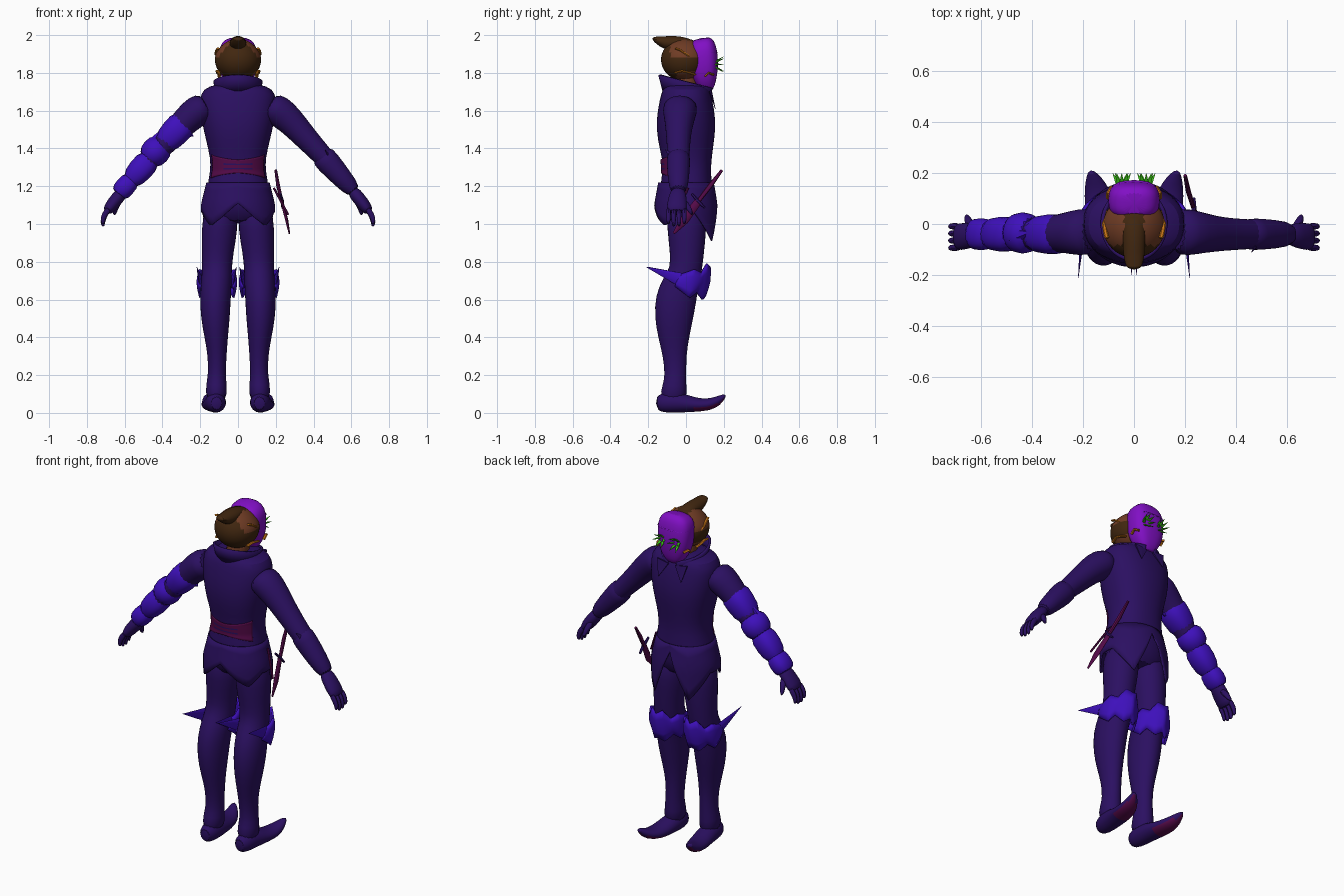
import bpy, bmesh
from math import sin, cos, pi, radians, copysign
from mathutils import Vector

if "Cube" in bpy.data.objects:
    bpy.data.objects.remove(bpy.data.objects["Cube"])


def material(name, r, g, b):
    m = bpy.data.materials.new(name)
    m.use_nodes = True
    m.diffuse_color = (r, g, b, 1)
    bsdf = next(n for n in m.node_tree.nodes if n.type == "BSDF_PRINCIPLED")
    bsdf.inputs["Base Color"].default_value = (r, g, b, 1)
    return m


NAVY = material("dark_indigo", .024, .005, .12)
BLUE = material("armour_blue", .048, .005, .5)
PURPLE = material("mask_purple", .22, .005, .56)
BROWN = material("hair_brown", .053, .02, .005)
SKIN = material("skin_brown", .16, .045, .018)
WINE = material("wine_magenta", .09, .003, .065)
GREEN = material("leaf_green", .04, .5, .008)
ORANGE = material("trim_orange", .55, .17, .008)


def interp(table, t):
    """Linear lookup of the row values in a table sorted by its first column."""
    for p, q in zip(table, table[1:]):
        if t <= q[0]:
            k = max(0, (t - p[0]) / (q[0] - p[0]))
            return [a + (b - a) * k for a, b in zip(p[1:], q[1:])]
    return list(table[-1][1:])


def grid(name, rows, mat, closed=True, caps=True, sub=0, thick=0):
    """Skin rows of points, as a closed tube or an open sheet."""
    bm = bmesh.new()
    vs = [[bm.verts.new(p) for p in row] for row in rows]
    n = len(vs[0])
    for lo, hi in zip(vs, vs[1:]):
        for i in range(n if closed else n - 1):
            j = (i + 1) % n
            bm.faces.new((lo[i], lo[j], hi[j], hi[i]))
    if closed and caps:
        bm.faces.new(vs[0])
        bm.faces.new(vs[-1])
    bmesh.ops.recalc_face_normals(bm, faces=bm.faces)
    return finish(name, bm, mat, sub, thick)


def finish(name, bm, mat, sub=0, thick=0):
    me = bpy.data.meshes.new(name)
    bm.to_mesh(me)
    bm.free()
    ob = bpy.data.objects.new(name, me)
    bpy.context.collection.objects.link(ob)
    me.materials.append(mat)
    if thick:
        mod = ob.modifiers.new("thickness", "SOLIDIFY")
        mod.thickness, mod.offset = thick, 0
    if sub:
        ob.modifiers.new("smooth", "SUBSURF").levels = sub
        ob.modifiers["smooth"].render_levels = sub
    bpy.ops.object.select_all(action="DESELECT")
    ob.select_set(True)
    bpy.context.view_layer.objects.active = ob
    bpy.ops.object.shade_smooth_by_angle(angle=radians(40))
    return ob


def tube(name, stations, mat, s=1, ref=(0, 1, 0), n=16, p=2, sub=1):
    """Loft ellipses (x, y, z, a, b): b lies along ref, a across it."""
    pts = [Vector((s * q[0], q[1], q[2])) for q in stations]
    rows = []
    for i, q in enumerate(stations):
        t = (pts[min(i + 1, len(pts) - 1)] - pts[max(i - 1, 0)]).normalized()
        u = Vector(ref)
        u = (u - t * u.dot(t)).normalized()
        w = t.cross(u)
        row = []
        for k in range(n):
            c, d = cos(2 * pi * k / n), sin(2 * pi * k / n)
            c, d = (copysign(abs(v) ** (2 / p), v) for v in (c, d))
            row.append(pts[i] + w * q[3] * c + u * q[4] * d)
        rows.append(row)
    return grid(name, rows, mat, sub=sub)


def upright(name, prof, mat, **kw):
    """Vertical loft from (z, centre y, half width, half depth)."""
    return tube(name, [(0, cy, z, rx, ry) for z, cy, rx, ry in prof], mat, **kw)


def spike(name, base, tip, a, b, mat, s=1, ref=(1, 0, 0), n=6):
    return tube(name, [(*base, a, b), (*tip, .001, .001)], mat, s, ref, n, sub=0)


def paint(ob, mat, rule):
    ob.data.materials.append(mat)
    for f in ob.data.polygons:
        if rule(f.center, f.normal):
            f.material_index = 1


# Coat body
TORSO = [(1.0, .005, .16, .1), (1.1, 0, .17, .13), (1.2, 0, .165, .14), (1.28, .005, .147, .127),
         (1.35, .005, .147, .132), (1.45, 0, .172, .152), (1.55, 0, .195, .16),
         (1.66, 0, .205, .14), (1.715, 0, .19, .125), (1.745, 0, .11, .1)]
upright("coat_body", TORSO, NAVY, n=24, p=2.3)

# Coat skirt with pointed tails; angle 0 is -y, 180 is +y
HEM = [(0, 1.11), (28, 1.03), (48, .99), (75, 1.06), (105, 1.06), (145, .91), (162, 1.03), (180, 1.18)]


def skirt_point(deg, t):
    low = interp(HEM, min(deg, 360 - deg))[0]
    z = 1.22 + (low - 1.22) * t
    flare = min(1, (1.22 - z) / .12)
    a = radians(deg)
    return sin(a) * (.163 + .03 * flare), -cos(a) * (.143 + .022 * flare), z


grid("coat_skirt", [[skirt_point(d, t / 5) for d in range(0, 360, 5)] for t in range(6)],
     NAVY, caps=False, thick=.008)


# Waist sash plate on the -y side, pinched in the middle
def sash_point(deg, t):
    half = .035 + .027 * (abs(deg) / 62) ** 1.5
    z = 1.305 + half * t
    cy, rx, ry = interp(TORSO, z)
    a = radians(deg)
    return sin(a) * (rx + .006), cy - cos(a) * (ry + .006), z


sash = grid("waist_sash", [[sash_point(d, t / 5) for d in range(-62, 63, 4)] for t in range(-5, 6)],
            WINE, closed=False, thick=.006)
paint(sash, NAVY, lambda c, n: abs(c.x) < .08 and .008 < abs(c.z - 1.305) < .014)


# Standing collar, open and lower at +y
def collar_point(deg, t):
    a = radians(deg)
    k = (1 - cos(a)) / 2
    return sin(a) * (.108 + .016 * t), -cos(a) * (.118 + .022 * t), 1.705 - .05 * k + t * (.085 - .02 * k)


grid("collar", [[collar_point(d, t / 2) for d in range(-166, 167, 4)] for t in range(3)],
     NAVY, closed=False, thick=.014)
for s in (1, -1):
    spike("lapel", (.06, .13, 1.7), (.075, .155, 1.61), .008, .045, NAVY, s)

# Head, hair and mask
upright("neck", [(1.68, 0, .065, .065), (1.8, 0, .07, .075)], SKIN)
bm = bmesh.new()
bmesh.ops.create_uvsphere(bm, u_segments=40, v_segments=28, radius=1)
for v in bm.verts:
    x, y, z = v.co
    v.co = (x * (.122 if z < .3 else .122 - .02 * (z - .3)), -.01 + y * .122, 1.87 + z * .112)
head = finish("head_hair", bm, BROWN)
paint(head, SKIN, lambda c, n: (c.z > 1.885 and abs(c.x) > .04 and c.y > -.085)
      or (c.z < 1.81 and c.y > -.05))
tube("hair_crest", [(0, .05, 1.95, .02, .04), (0, -.02, 1.965, .03, .046), (0, -.09, 1.955, .042, .045),
                    (0, -.135, 1.966, .028, .04), (0, -.18, 1.985, .008, .03)], BROWN, ref=(1, 0, 0))
MASK = [(1.695, .115, .03, .02), (1.725, .11, .06, .045), (1.78, .098, .092, .068), (1.85, .095, .102, .077),
        (1.92, .09, .102, .075), (1.96, .085, .088, .066), (1.985, .08, .05, .045)]
upright("face_mask", MASK, PURPLE, p=2.7, n=24)
upright("mask_brow", [(z, .095, .107, .082) for z in (1.905, 1.915)], PURPLE, p=2.7, n=24)

for s in (1, -1):
    # Leafy tufts over the eyes
    for dx, dz in ((-.035, .0), (-.025, .03), (0, .04), (.025, .03), (.035, 0), (.02, -.04), (-.02, -.035)):
        spike("eye_leaf", (.048 + dx * .3, .15, 1.845 + dz * .3), (.048 + dx, .198, 1.845 + dz),
              .006, .013, GREEN, s)
    # Gilded twigs along the mask edge
    for path in ([(.098, .04, 1.87), (.117, .0, 1.9), (.112, -.03, 1.92), (.106, -.055, 1.93)],
                 [(.1, .05, 1.79), (.108, .02, 1.8), (.11, -.02, 1.81), (.1, -.06, 1.8)],
                 [(.1, .1, 1.78), (.1, .12, 1.8), (.085, .145, 1.79)]):
        tube("gilded_twig", [(*q, .009, .006) for q in path], ORANGE, s, ref=(0, 0, 1), n=6, sub=0)

# Legs, shoes, knee guards
LEG = [(.09, 0, 1.12, .09, .11), (.098, .005, .96, .098, .105), (.108, .005, .85, .084, .092),
       (.112, 0, .75, .08, .086), (.115, -.03, .68, .083, .1), (.12, -.055, .6, .083, .112),
       (.12, -.065, .5, .078, .104), (.115, -.065, .4, .063, .084), (.11, -.06, .3, .05, .062),
       (.112, -.055, .2, .047, .058), (.114, -.06, .15, .056, .062), (.115, -.07, .06, .06, .08)]
SHOE = [(.113, -.16, .05, .04, .03), (.115, -.11, .055, .055, .055), (.12, -.03, .055, .055, .057),
        (.13, .05, .042, .037, .06), (.143, .12, .043, .033, .054), (.157, .17, .062, .027, .036),
        (.17, .21, .096, .008, .01)]
GUARD = [(0, .77, .62), (20, .79, .60), (45, .74, .64), (70, .76, .61), (115, .73, .67)]


def guard_point(deg, t, s):
    top, low = interp(GUARD, abs(deg))
    a = radians(deg)
    ridge = .018 * max(0, 1 - abs(deg) / 35)
    bulge = .01 * sin(pi * t)
    return (s * (.112 + sin(a) * (.093 + bulge)), cos(a) * (.098 + bulge + ridge) - .025 * t + .01,
            top + (low - top) * t)


for s, side in ((1, "left"), (-1, "right")):
    tube(side + "_leg", LEG, NAVY, s)
    shoe = tube(side + "_shoe", SHOE, NAVY, s, ref=(1, 0, 0))
    paint(shoe, WINE, lambda c, n: n.z < -.45 and c.y > .03)
    grid(side + "_knee_guard", [[guard_point(d, t / 4, s) for d in range(-115, 116, 5)] for t in range(5)],
         BLUE, closed=False, thick=.01)
    spike(side + "_outer_knee_spike", (.198, .0, .695), (.218, -.21, .772), .042, .012, BLUE, s)
    spike(side + "_inner_knee_spike", (.03, .0, .695), (.008, -.2, .772), .042, .012, BLUE, s)

# Arms and hands
ARM = [(.16, -.03, 1.63, .07, .09), (.21, -.032, 1.605, .088, .095), (.28, -.036, 1.545, .076, .078),
       (.35, -.04, 1.465, .066, .066), (.44, -.04, 1.37, .056, .06), (.53, -.04, 1.27, .05, .055),
       (.61, -.04, 1.175, .036, .042)]
CUFF = [(.435, -.04, 1.375, .064, .062), (.47, -.04, 1.335, .068, .064), (.55, -.04, 1.245, .056, .058),
        (.625, -.04, 1.16, .042, .046)]
PALM = [(.6, -.04, 1.185, .034, .04), (.64, -.045, 1.135, .036, .05), (.68, -.05, 1.085, .034, .055),
        (.695, -.05, 1.06, .022, .05)]
for s, side in ((1, "left"), (-1, "right")):
    tube(side + "_arm", ARM, NAVY, s)
    tube(side + "_palm", PALM, NAVY, s)
    for i in range(4):
        y = -.093 + .028 * i
        drop = .012 * (i in (1, 2))
        tube(side + "_finger", [(.68, y, 1.085, .018, .014), (.708, y, 1.05, .017, .014),
                                (.718, y, 1.015 - drop, .014, .012), (.712, y, .998 - drop, .006, .006)],
             NAVY, s, n=8)
    tube(side + "_thumb", [(.63, -.02, 1.13, .022, .02), (.65, .015, 1.085, .018, .016),
                           (.655, .035, 1.045, .008, .008)], NAVY, s, n=8)
tube("left_gauntlet", CUFF, NAVY)
spike("left_gauntlet_point", (.5, -.05, 1.33), (.46, -.11, 1.395), .03, .012, NAVY)

# Plated sleeve on the -x arm
tube("upper_arm_plate", [(.27, -.04, 1.555, .08, .082), (.33, -.04, 1.49, .08, .08),
                         (.41, -.04, 1.405, .066, .07)], BLUE, -1, p=2.4)
tube("elbow_plate", [(.39, -.035, 1.435, .068, .072), (.435, -.035, 1.385, .085, .088),
                     (.485, -.035, 1.33, .066, .07)], BLUE, -1)
tube("forearm_plate", [(.45, -.04, 1.36, .066, .068), (.52, -.04, 1.285, .07, .072),
                       (.58, -.04, 1.215, .052, .06)], BLUE, -1, p=2.4)
tube("wrist_plate", [(.55, -.04, 1.25, .05, .058), (.6, -.04, 1.195, .057, .066),
                     (.638, -.04, 1.15, .05, .06)], BLUE, -1, p=2.4)
spike("shoulder_plate_point", (.29, -.04, 1.49), (.235, -.04, 1.465), .04, .05, BLUE, -1)
spike("elbow_point", (.45, -.05, 1.41), (.4, -.03, 1.505), .04, .05, BLUE, -1)

# Dagger and its fittings at the +x hip
tube("dagger_sheath", [(.272, -.065, .95, .006, .004), (.258, -.01, 1.02, .024, .008),
                       (.232, .065, 1.12, .02, .008)], WINE, ref=(1, 0, 0), n=8, sub=0)
tube("dagger_grip", [(.232, .065, 1.12, .011, .009), (.212, .13, 1.205, .013, .01),
                     (.2, .19, 1.285, .007, .007)], WINE, ref=(1, 0, 0), n=8, sub=0)
tube("dagger_strap", [(.19, .01, 1.19, .006, .006), (.265, -.05, 1.05, .006, .006)],
     WINE, ref=(0, 0, 1), n=6, sub=0)
tube("dagger_guard", [(.225, .03, 1.16, .006, .006), (.235, .065, 1.12, .01, .01),
                      (.235, .1, 1.085, .006, .006)], NAVY, ref=(1, 0, 0), n=6, sub=0)
